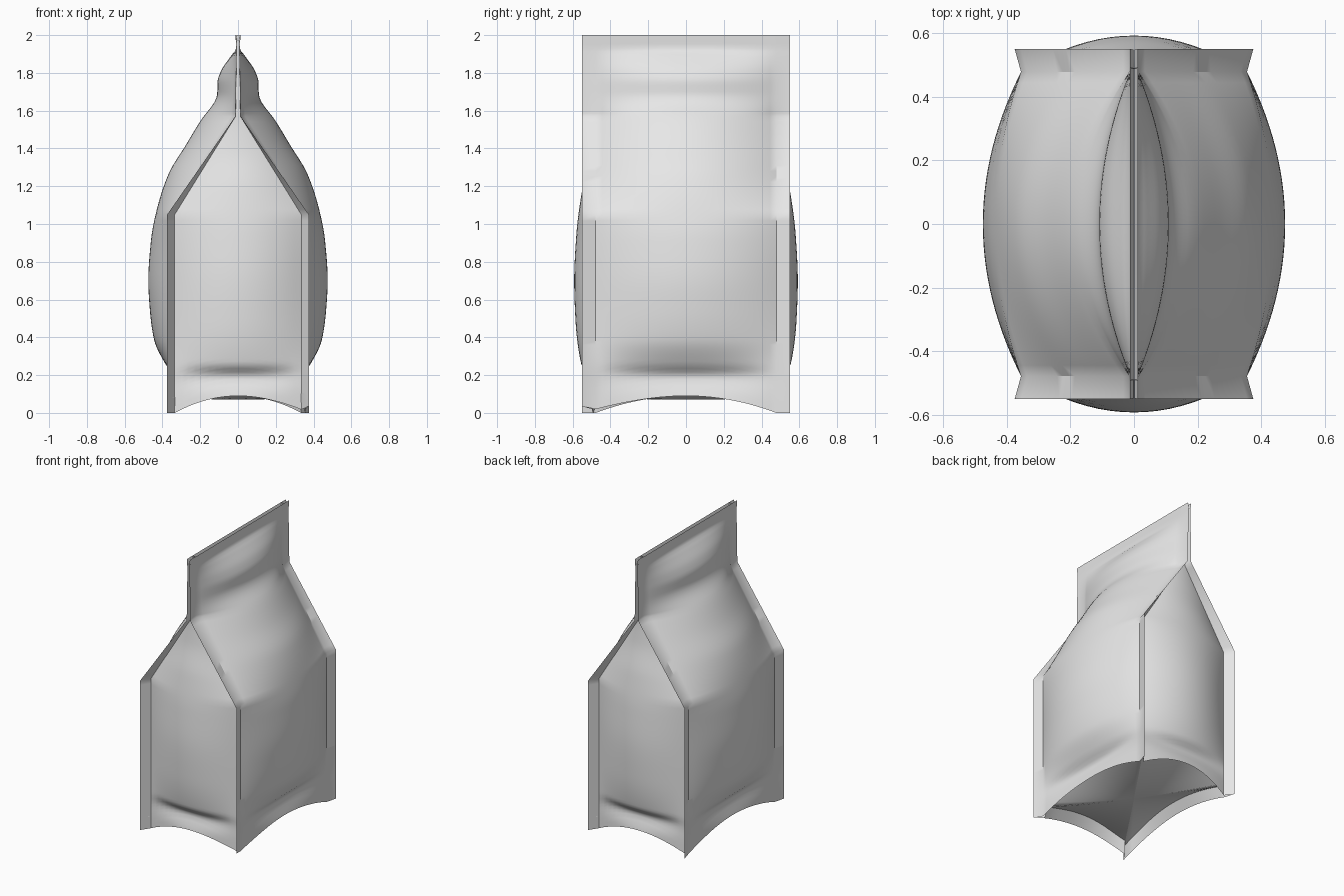
import bpy, bmesh

if "Cube" in bpy.data.objects:
    bpy.data.objects.remove(bpy.data.objects["Cube"])

# Profiles as (height, offset) points
SIDE_MID = [(.05, .365), (.09, .36), (.19, .335), (.26, .385), (.39, .445), (.55, .467),
            (.70, .475), (.92, .46), (1.06, .434), (1.26, .37), (1.42, .275), (1.55, .196),
            (1.66, .118), (1.69, .110), (1.75, .109), (1.81, .09), (1.89, .037),
            (1.93, .010), (2.0, .013)]
END_MID = [(.05, .53), (.09, .53), (.19, .505), (.26, .555), (.49, .585), (.70, .592),
           (.95, .58), (1.18, .55), (1.40, .505), (1.58, .49), (2.0, .49)]
CORNER = [(0, .375), (1.05, .375), (1.57, .014), (1.93, .008), (2.0, .012)]
SIDE_Y, END_Y, TIP_Y = .478, .49, .55
N_SIDE, N_END = 28, 18


def linear(tab, z):
    for (a, p), (b, q) in zip(tab, tab[1:]):
        if z <= b:
            return p + (q - p) * max(0, (z - a) / (b - a))
    return tab[-1][1]


def smooth(tab, z):
    """Monotone cubic interpolation."""
    z = min(max(z, tab[0][0]), tab[-1][0])
    d = [(q - p) / (b - a) for (a, p), (b, q) in zip(tab, tab[1:])]
    m = [d[0]] + [2 * a * b / (a + b) if a * b > 0 else 0 for a, b in zip(d, d[1:])] + [d[-1]]
    for i in range(len(d)):
        (a, p), (b, q) = tab[i], tab[i + 1]
        if z <= b:
            h = b - a
            t = (z - a) / h
            return ((2*t**3 - 3*t*t + 1) * p + (t**3 - 2*t*t + t) * h * m[i]
                    + (3*t*t - 2*t**3) * q + (t**3 - t*t) * h * m[i + 1])
    return tab[-1][1]


def ring(v):
    """Closed cross-section: two bulged sides, two bulged ends, four pinched fins."""
    fade = max(0, 1 - v / .8)
    tip = linear(CORNER, v)
    side_x = tip - .022 * tip / .375 + .002
    end_x = tip * (1 - .04 / .375)

    def side(t):
        z = v + .09 * (1 - t * t) * fade
        x = side_x + (smooth(SIDE_MID, z) - side_x) * (1 - t * t)
        return x, SIDE_Y * t, z

    def end(t):
        z = v + .09 * (1 - t * t) * fade
        y = END_Y + (smooth(END_MID, z) - END_Y) * (1 - t * t)
        return end_x * t, y, z

    half = [side(-1 + 2 * i / N_SIDE) for i in range(N_SIDE + 1)]
    half.append((tip, TIP_Y, v))
    half += [end(1 - 2 * i / N_END) for i in range(N_END + 1)]
    half.append((-tip, TIP_Y, v))
    pts = half + [(-x, -y, z) for x, y, z in half]
    # One bottom corner sits a little higher than the others
    lift = .035 * max(0, 1 - v / .4)
    return [(x, y, z + lift * (max(0, x / .375) * max(0, -y / .55)) ** 3) for x, y, z in pts]


def span(a, b, n):
    return [a + (b - a) * i / n for i in range(n)]


rows = []
# Sagging bottom panel, recessed behind the bottom fin
base = ring(.1)
for s in (.15, .3, .45, .6, .75, .88, .955):
    rows.append([(x * s, y * s, .07 + (z - .015 - .07) * s * s) for x, y, z in base])

# Bottom fin, body, gable, top pocket and seal
levels = (span(0, .1, 3) + span(.1, .4, 14) + span(.4, 1.05, 20) + span(1.05, 1.57, 18)
          + span(1.57, 1.93, 22) + span(1.93, 2.0, 3) + [2.0])
rows += [ring(v) for v in levels]
# Narrow groove between the two top leaves
rows.append([(x * .1, y * .995, 1.96) for x, y, z in rows[-1]])

bm = bmesh.new()
loops = [[bm.verts.new(p) for p in r] for r in rows]
for lo, hi in zip(loops, loops[1:]):
    for i in range(len(lo)):
        j = (i + 1) % len(lo)
        bm.faces.new((lo[i], lo[j], hi[j], hi[i]))
centre = bm.verts.new((0, 0, .07))
for i in range(len(loops[0])):
    bm.faces.new((centre, loops[0][(i + 1) % len(loops[0])], loops[0][i]))
bm.faces.new(loops[-1])
bmesh.ops.recalc_face_normals(bm, faces=bm.faces)

mesh = bpy.data.meshes.new("pouch_bag")
bm.to_mesh(mesh)
bm.free()
bag = bpy.data.objects.new("pouch_bag", mesh)
bpy.context.collection.objects.link(bag)

grey = bpy.data.materials.new("light_grey")
grey.diffuse_color = (.8, .8, .8, 1)
grey.use_nodes = True
grey.node_tree.nodes["Principled BSDF"].inputs["Base Color"].default_value = grey.diffuse_color
mesh.materials.append(grey)

bpy.context.view_layer.objects.active = bag
bag.select_set(True)
bpy.ops.object.shade_smooth_by_angle(angle=.6)
